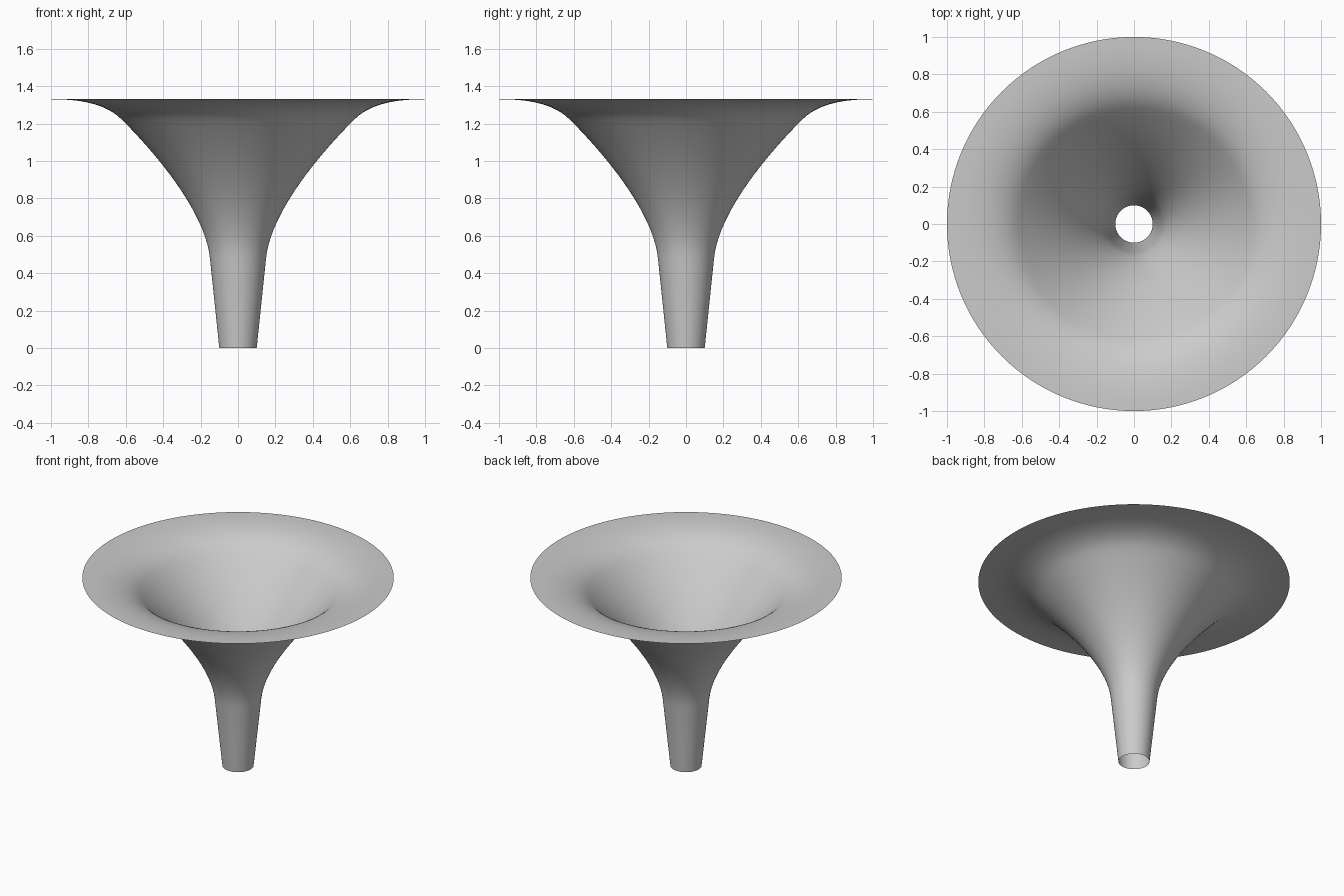
import bpy
import bmesh
import math
from mathutils import Vector
from mathutils.geometry import interpolate_bezier

SEGMENTS = 128

cube = bpy.data.objects.get("Cube")
if cube:
    bpy.data.objects.remove(cube, do_unlink=True)


def make_material(name, color):
    mat = bpy.data.materials.new(name)
    mat.use_nodes = True
    mat.diffuse_color = color
    mat.node_tree.nodes["Principled BSDF"].inputs["Base Color"].default_value = color
    return mat


def bezier(points, steps):
    return interpolate_bezier(*[Vector((r, 0, z)) for r, z in points], steps)


# Profile: straight tapered spout, flaring cone, rim easing out flat
spout = [Vector((0.10, 0, 0)), Vector((0.125, 0, 0.24))]
flare = bezier([(0.15, 0.48), (0.175, 0.72), (0.42, 1.02), (0.62, 1.22)], 20)
rim = bezier([(0.62, 1.22), (0.71, 1.31), (0.85, 1.33), (1.0, 1.33)], 14)
profile = spout + flare + rim[1:]

# Thin open funnel turned around the vertical axis
bm = bmesh.new()
verts = [bm.verts.new(p) for p in profile]
edges = [bm.edges.new(pair) for pair in zip(verts, verts[1:])]
bmesh.ops.spin(bm, geom=verts + edges, cent=(0, 0, 0), axis=(0, 0, 1),
               angle=2 * math.pi, steps=SEGMENTS)
bmesh.ops.remove_doubles(bm, verts=bm.verts, dist=0.0001)

# Face the bowl's inner side upward
bm.normal_update()
if sum(f.normal.z * f.calc_area() for f in bm.faces) < 0:
    bmesh.ops.reverse_faces(bm, faces=bm.faces)
for face in bm.faces:
    face.smooth = True

mesh = bpy.data.meshes.new("funnel")
bm.to_mesh(mesh)
bm.free()
mesh.materials.append(make_material("light grey", (0.6, 0.6, 0.6, 1)))
funnel = bpy.data.objects.new("funnel", mesh)
bpy.context.collection.objects.link(funnel)
